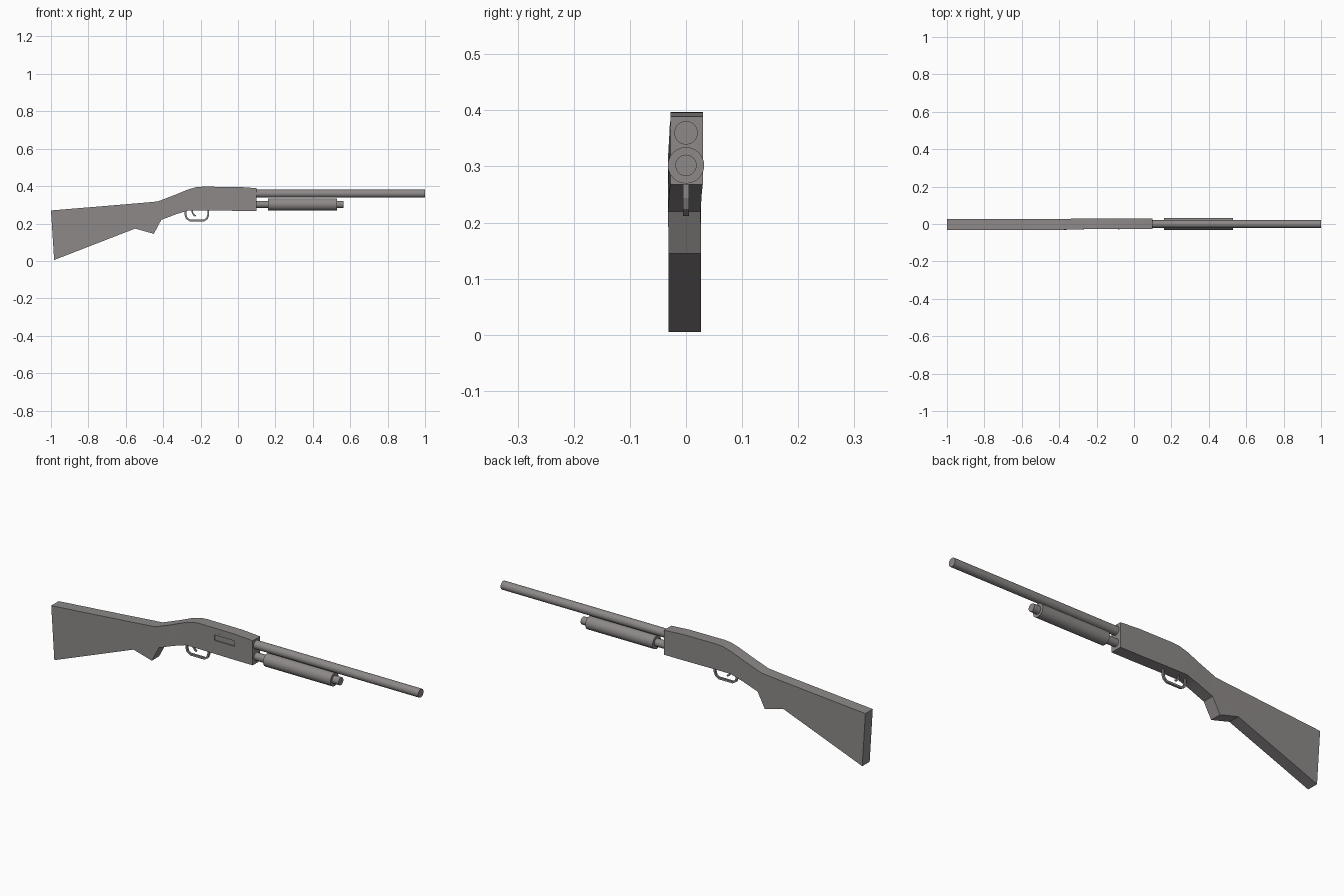
import bpy, bmesh, math
from mathutils import Vector

if "Cube" in bpy.data.objects:
    bpy.data.objects.remove(bpy.data.objects["Cube"])

grey = bpy.data.materials.new("warm grey")
grey.diffuse_color = (0.27, 0.25, 0.25, 1)
grey.use_nodes = True
grey.node_tree.nodes["Principled BSDF"].inputs["Base Color"].default_value = grey.diffuse_color


def finish(name, bm, smooth=False):
    bmesh.ops.recalc_face_normals(bm, faces=bm.faces)
    me = bpy.data.meshes.new(name)
    bm.to_mesh(me)
    bm.free()
    ob = bpy.data.objects.new(name, me)
    bpy.context.collection.objects.link(ob)
    me.materials.append(grey)
    if smooth:
        bpy.ops.object.select_all(action='DESELECT')
        ob.select_set(True)
        bpy.context.view_layer.objects.active = ob
        bpy.ops.object.shade_smooth_by_angle(angle=math.radians(35))
    return ob


def prism(name, outline, y0, y1):
    """Side outline (x, z) extruded across the width."""
    bm = bmesh.new()
    face = bm.faces.new([bm.verts.new((x, y0, z)) for x, z in outline])
    ext = bmesh.ops.extrude_face_region(bm, geom=[face])
    verts = [g for g in ext['geom'] if isinstance(g, bmesh.types.BMVert)]
    bmesh.ops.translate(bm, verts=verts, vec=(0, y1 - y0, 0))
    return finish(name, bm)


def tube(name, x0, x1, z, r, sides=24):
    """Capped cylinder lying along x."""
    bm = bmesh.new()
    rings = [[bm.verts.new((x, r * math.cos(i * math.tau / sides),
                            z + r * math.sin(i * math.tau / sides)))
              for i in range(sides)] for x in (x0, x1)]
    for i in range(sides):
        j = (i + 1) % sides
        bm.faces.new((rings[0][i], rings[0][j], rings[1][j], rings[1][i]))
    for ring in rings:
        bm.faces.new(ring)
    return finish(name, bm, True)


def strip(name, path, half_t, half_w):
    """Flat band of even thickness following a side path (x, z)."""
    pts = [Vector(p) for p in path]
    bm = bmesh.new()
    rings = []
    for i, p in enumerate(pts):
        d = (pts[min(i + 1, len(pts) - 1)] - pts[max(i - 1, 0)]).normalized()
        n = Vector((-d.y, d.x)) * half_t
        rings.append([bm.verts.new((p.x + s * n.x, y, p.y + s * n.y))
                      for s, y in ((1, -half_w), (1, half_w), (-1, half_w), (-1, -half_w))])
    for a, b in zip(rings, rings[1:]):
        for k in range(4):
            m = (k + 1) % 4
            bm.faces.new((a[k], a[m], b[m], b[k]))
    bm.faces.new(rings[0])
    bm.faces.new(rings[-1])
    return finish(name, bm)


# Stock and receiver: one body lofted through (x top, z top, x bottom, z bottom, y centre)
stations = [(-1.0, .27, -.983, .005, -.002), (-.72, .293, -.55, .173, -.002),
            (-.53, .309, -.45, .145, -.002), (-.43, .318, -.41, .22, -.003),
            (-.34, .352, -.33, .25, -.001), (-.27, .381, -.265, .27, .001),
            (-.225, .394, -.225, .27, .001), (-.19, .397, -.19, .27, .001),
            (.0, .396, .0, .268, .001), (.10, .389, .10, .268, .001)]
bm = bmesh.new()
loops = [[bm.verts.new(c) for c in ((xt, yc - .029, zt), (xt, yc + .029, zt),
                                    (xb, yc + .029, zb), (xb, yc - .029, zb))]
         for xt, zt, xb, zb, yc in stations]
for a, b in zip(loops, loops[1:]):
    for k in range(4):
        m = (k + 1) % 4
        bm.faces.new((a[k], a[m], b[m], b[k]))
bm.faces.new(loops[0])
bm.faces.new(loops[-1])
body = finish("stock_and_receiver", bm, True)

# Ejection port: shallow recess on the front side
cutter = prism("port_cutter", [(-.11, .335), (0, .335), (0, .362), (-.11, .362)], -.05, -.022)
cutter.hide_render = True
cutter.hide_set(True)
cut = body.modifiers.new("port", 'BOOLEAN')
cut.operation = 'DIFFERENCE'
cut.solver = 'EXACT'
cut.object = cutter

# Small pin above the port
prism("pin", [(-.085, .366), (-.078, .366), (-.078, .373), (-.085, .373)], -.0295, -.026)

# Barrel, magazine tube and sliding fore-end
tube("barrel", .09, 1.0, .36, .021)
tube("magazine_tube", .09, .563, .302, .019)
tube("fore_end", .16, .528, .302, .0325)

# Trigger guard and trigger
strip("trigger_guard", [(-.28, .275), (-.28, .245), (-.274, .227), (-.258, .217),
                        (-.18, .217), (-.166, .227), (-.159, .245), (-.159, .275)], .005, .005)
strip("trigger", [(-.245, .275), (-.243, .256), (-.235, .245), (-.226, .24)], .004, .003)
